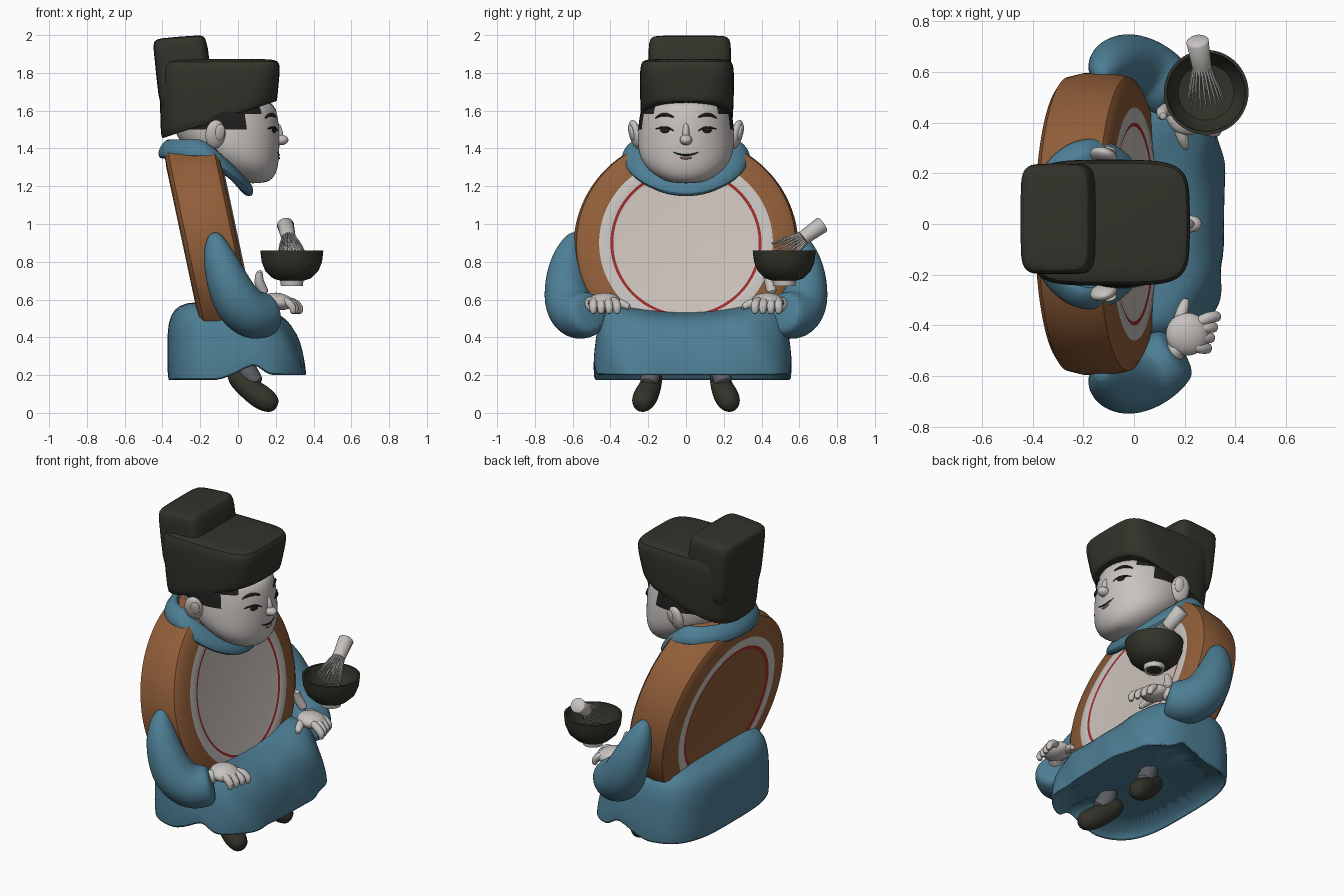
import bpy, math
from math import sin, cos, pi, radians
from mathutils import Vector, Matrix

cube = bpy.data.objects.get("Cube")
if cube:
    bpy.data.objects.remove(cube)


def material(name, rgb):
    m = bpy.data.materials.new(name)
    m.use_nodes = True
    m.diffuse_color = (*rgb, 1)
    bsdf = next(n for n in m.node_tree.nodes if n.type == 'BSDF_PRINCIPLED')
    bsdf.inputs["Base Color"].default_value = (*rgb, 1)
    return m


BLUE = material("robe blue", (.075, .21, .3))
WOOD = material("drum wood", (.28, .11, .04))
SKIN = material("porcelain white", (.57, .54, .52))
HIDE = material("drum skin", (.6, .54, .49))
RED = material("ring red", (.35, .025, .02))
HAT = material("hat black", (.033, .033, .024))
HAIR = material("hair black", (.014, .013, .012))
SOCK = material("sock grey", (.11, .115, .13))
LIP = material("lip rose", (.3, .16, .14))


def grid(name, rows, mats, caps=True, subsurf=1, sharp=50):
    """Skin closed rings of points, optionally capping both ends."""
    n = len(rows[0])
    verts = [p for r in rows for p in r]
    faces = [(i * n + j, i * n + (j + 1) % n, (i + 1) * n + (j + 1) % n, (i + 1) * n + j)
             for i in range(len(rows) - 1) for j in range(n)]
    if caps:
        faces += [tuple(reversed(range(n))), tuple(range(len(verts) - n, len(verts)))]
    me = bpy.data.meshes.new(name)
    me.from_pydata(verts, [], faces)
    for m in mats:
        me.materials.append(m)
    me.shade_smooth()
    me.set_sharp_from_angle(angle=radians(sharp))
    ob = bpy.data.objects.new(name, me)
    bpy.context.collection.objects.link(ob)
    if subsurf:
        ob.modifiers.new("smooth", 'SUBSURF').levels = subsurf
        ob.modifiers["smooth"].render_levels = subsurf
    return ob


def ring(cx, cy, cz, rx, ry, power=2, slope=0, n=32):
    """Horizontal superellipse; slope lifts it toward +x."""
    out = []
    for k in range(n):
        a = 2 * pi * k / n
        c, s = cos(a), sin(a)
        x = rx * math.copysign(abs(c) ** (2 / power), c)
        y = ry * math.copysign(abs(s) ** (2 / power), s)
        out.append((cx + x, cy + y, cz + slope * x))
    return out


def tube(name, pts, radii, mat, n=10, subsurf=1):
    """Round tube along a path with a radius at each point."""
    pts = [Vector(p) for p in pts]
    old, rot, rows = Vector((0, 0, 1)), Matrix.Identity(3), []
    for i, p in enumerate(pts):
        d = (pts[min(i + 1, len(pts) - 1)] - pts[max(i - 1, 0)]).normalized()
        rot = old.rotation_difference(d).to_matrix() @ rot
        old = d
        rows.append([p + rot @ Vector((radii[i] * cos(2 * pi * k / n), radii[i] * sin(2 * pi * k / n), 0))
                     for k in range(n)])
    return grid(name, rows, [mat], subsurf=subsurf)


def ball(name, loc, size, mat, rot=(0, 0, 0)):
    bpy.ops.mesh.primitive_uv_sphere_add(segments=24, ring_count=14, location=loc, rotation=rot)
    ob = bpy.context.object
    ob.name, ob.scale = name, size
    ob.data.materials.append(mat)
    ob.data.shade_smooth()
    return ob


def lathe(name, profile, mats, mat_ids, n=64):
    """Revolve (radius, height) pairs round local z."""
    rows = [ring(0, 0, h, r, r, n=n) for r, h in profile]
    ob = grid(name, rows, mats, subsurf=0, sharp=35)
    for i, p in enumerate(ob.data.polygons):
        if i // n < len(mat_ids):
            p.material_index = mat_ids[i // n]
    return ob


# Drum torso, tilted back, with ringed heads
half = [(.46, .145), (.55, .14), (.58, .12), (.595, .06)]
prof = [(.002, -.14), (.38, -.14), (.405, -.145)] + [(r, -h) for r, h in half] \
    + [(r, h) for r, h in reversed(half)] + [(.43, .15), (.40, .145), (.385, .142), (.37, .14), (.002, .14)]
drum = lathe("drum_body", prof, [WOOD, RED, SKIN, HIDE], [0, 1, 2, 0, 0, 0, 0, 0, 0, 0, 2, 2, 1, 2, 3], 96)
drum.data.polygons[-1].material_index = 3
drum.rotation_euler = (0, radians(90 - 12), 0)
drum.location = (-.14, 0, .87)

# Robe skirt with a raised side hem, folds and a dip in the lap
rows = []
for z, x0, x1, ry in [(.25, -.34, .32, .48), (.175, -.36, .35, .51), (.165, -.37, .36, .525), (.26, -.375, .35, .525),
                      (.38, -.375, .33, .515), (.48, -.37, .29, .50), (.55, -.34, .23, .47),
                      (.585, -.28, .15, .41), (.59, -.15, .05, .25)]:
    row = []
    for x, y, h in ring((x0 + x1) / 2, .035, z, (x1 - x0) / 2, ry, 3.4, n=64):
        low = max(0, 1 - (z - .165) / .22)
        if z > .17:
            low *= .8
        h += low * (.13 * math.exp(-((x - .06) / .06) ** 2) + (.03 if x > .1 else 0))
        if x > 0:
            h -= .05 * max(0, 1 - (y / .4) ** 2) * max(0, (z - .4) / .15)
            x += .012 * sin(y * 24 + z * 14) * (z < .5)
        row.append((x, y, h))
    rows.append(row)
grid("robe_skirt", rows, [BLUE])

# Collar: a drooping fold round the neck
rows = []
for scale, lift in [(.7, .03), (.74, .07), (.85, .07), (1.0, .02), (1.02, -.02), (.94, -.04), (.75, -.02), (.7, .03)]:
    row = []
    for k in range(48):
        a = 2 * pi * k / 48
        front = max(0, cos(a) + .15) / 1.15
        row.append((-.17 + .25 * scale * cos(a), .335 * scale * sin(a), 1.38 + lift - .2 * front ** 1.3))
    rows.append(row)
grid("collar", rows, [BLUE], caps=False)

# Head, coloured as hair at the upper back
FACE = [(1.215, .08, .07, .08), (1.245, .07, .12, .145), (1.29, .04, .17, .205), (1.35, .005, .212, .243),
        (1.42, -.04, .26, .257), (1.5, -.06, .28, .255), (1.58, -.07, .28, .245), (1.68, -.08, .26, .22)]
head = grid("head", [ring(cx, 0, z, rx, ry, n=48) for z, cx, rx, ry in FACE], [SKIN, HAIR], subsurf=0, sharp=80)
mod = head.modifiers.new("smooth", 'SUBSURF')
mod.levels = mod.render_levels = 2
for p in head.data.polygons:
    c = p.center
    p.material_index = int(c.z > 1.48 and c.x < .02 + (c.z - 1.5) * .8)


def face_x(y, z):
    """Front surface of the head."""
    for a, b in zip(FACE, FACE[1:]):
        if a[0] <= z <= b[0]:
            t = (z - a[0]) / (b[0] - a[0])
            _, cx, rx, ry = [p + (q - p) * t for p, q in zip(a, b)]
            return cx + rx * math.sqrt(max(0, 1 - (y / ry) ** 2))
    return 0


def face_line(name, pts, radii, mat):
    tube(name, [(face_x(y, z), y, z) for y, z in pts], radii, mat, 8)


ball("nose", (.225, 0, 1.445), (.042, .033, .028), SKIN)
ball("nose_bridge", (.213, 0, 1.485), (.024, .018, .055), SKIN, (0, radians(-12), 0))
face_line("mouth", [(-.07, 1.382), (-.035, 1.367), (0, 1.364), (.035, 1.367), (.07, 1.382)],
          [.002, .005, .006, .005, .002], HAIR)
face_line("lower_lip", [(-.035, 1.352), (0, 1.347), (.035, 1.352)], [.004, .01, .004], LIP)
for s, side in ((-1, "right"), (1, "left")):
    face_line(side + "_brow", [(s * .06, 1.563), (s * .1, 1.582), (s * .14, 1.578), (s * .165, 1.558)],
              [.004, .011, .01, .003], HAIR)
    face_line(side + "_eyelid", [(s * .06, 1.49), (s * .095, 1.513), (s * .13, 1.512), (s * .165, 1.502)],
              [.003, .006, .007, .003], HAIR)
    ball(side + "_eye", (face_x(.112, 1.496), s * .112, 1.496), (.007, .026, .014), HAIR, (0, 0, s * .35))
    ball(side + "_ear", (-.12, s * .268, 1.475), (.055, .03, .078), SKIN, (s * -.25, 0, s * -.3))
    ball(side + "_ear_hollow", (-.095, s * .29, 1.485), (.028, .012, .045), SKIN, (s * -.25, 0, s * -.3))

# Hat: sloping lower band and a taller block behind
grid("hat_band", [ring(cx, .005, z, rx, ry, p, sl) for cx, z, rx, ry, p, sl in [
    (-.1, 1.56, .27, .21, 3, .33), (-.1, 1.545, .305, .24, 3, .33), (-.1, 1.57, .31, .245, 3.4, .3),
    (-.1, 1.70, .315, .25, 4, .12), (-.095, 1.82, .32, .25, 5, .02), (-.095, 1.865, .31, .24, 5, 0),
    (-.095, 1.875, .27, .2, 5, 0)]], [HAT])
grid("hat_block", [ring(cx, .02, z, rx, ry, 6, sl) for cx, z, rx, ry, sl in [
    (-.27, 1.55, .12, .2, .3), (-.285, 1.7, .14, .215, .1), (-.295, 1.88, .145, .22, .08),
    (-.31, 1.96, .142, .218, .08), (-.31, 1.985, .13, .205, .08), (-.31, 1.992, .10, .17, .08)]], [HAT])

for s, side in ((-1, "right"), (1, "left")):
    # Sleeves
    tube(side + "_sleeve", [(-.13, s * .58, .96), (-.11, s * .62, .85), (-.06, s * .64, .7), (0, s * .625, .57),
                            (.08, s * .575, .51), (.15, s * .52, .52), (.18, s * .5, .53)],
         [.03, .085, .115, .135, .14, .125, .1], BLUE, 14, 2)
    # Hands
    tube(side + "_wrist", [(.13, s * .53, .56), (.19, s * .47, .585)], [.05, .05], SKIN)
    ball(side + "_palm", (.21, s * .435, .59), (.085, .085, .045), SKIN, (0, .15, s * .5))
    for i in range(4):
        y = s * (.365 + .042 * i)
        x = .335 - .012 * i
        tube(side + "_finger", [(.23, s * (.4 + .025 * i), .595), (x - .04, y, .592), (x, y, .555), (x - .012, y, .52)],
             [.024, .026, .024, .015], SKIN, 8)
    tube(side + "_thumb", [(.17, s * .42, .59), (.19, s * .34, .585), (.21, s * .29, .55)], [.03, .028, .016], SKIN, 8)
    # Legs and shoes
    tube(side + "_sock", [(.02, s * .18, .3), (.05, s * .18, .21), (.11, s * .205, .14)], [.055, .055, .052], SOCK, 12)
    tube(side + "_shoe", [(-.035, s * .165, .225), (-.01, s * .175, .19), (.05, s * .19, .135), (.12, s * .215, .085),
                          (.175, s * .235, .05), (.205, s * .245, .035)],
         [.03, .055, .06, .07, .058, .03], HAT, 14, 2)

# Raised thumb behind the bowl
tube("left_bowl_thumb", [(.15, .46, .62), (.1, .44, .7), (.12, .42, .76)], [.035, .03, .018], SKIN, 8)

# Tea bowl with a pale foot
bowl = lathe("tea_bowl", [(.045, .675), (.058, .672), (.062, .70), (.10, .712), (.14, .75), (.16, .80), (.167, .86),
                          (.155, .86), (.145, .80), (.11, .75), (.01, .735)], [HAT, SKIN], [1, 1])
bowl.location = (.285, .52, 0)

# Whisk: handle and spreading tines
top, neck, tip = Vector((.25, .725, 1.0)), Vector((.268, .62, .925)), Vector((.285, .49, .84))
tube("whisk_handle", [top, top.lerp(neck, .05), neck], [.038, .045, .038], SKIN, 16, 0)
side_a = Vector((1, 0, 0))
side_b = (tip - neck).cross(side_a).normalized()
for k in range(20):
    a = 2 * pi * k / 20
    out = side_a * cos(a) + side_b * sin(a)
    tube("whisk_tine", [neck + out * .033, neck.lerp(tip, .6) + out * .058, tip + out * .07],
         [.006, .005, .003], SKIN, 5, 0)
